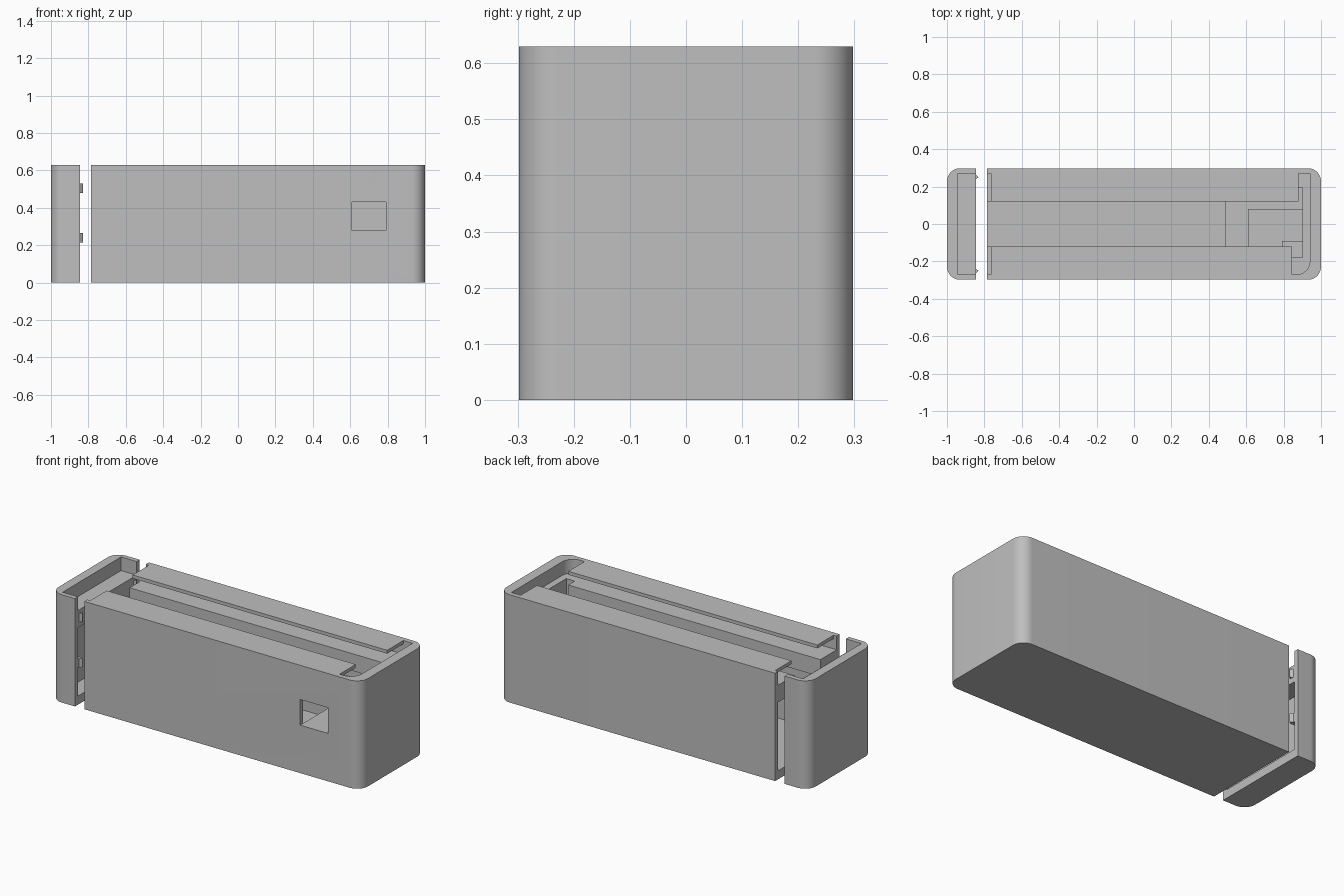
import bpy, bmesh, math

cube = bpy.data.objects.get("Cube")
if cube:
    bpy.data.objects.remove(cube, do_unlink=True)

grey = bpy.data.materials.new("plastic grey")
grey.use_nodes = True
colour = (0.52, 0.52, 0.52, 1)
grey.diffuse_color = colour
grey.node_tree.nodes["Principled BSDF"].inputs["Base Color"].default_value = colour


def prism(name, outline, z0, z1):
    """Extrude a plan outline between two heights."""
    bm = bmesh.new()
    face = bm.faces.new([bm.verts.new((x, y, z0)) for x, y in outline])
    top = bmesh.ops.extrude_face_region(bm, geom=[face])["geom"]
    verts = [v for v in top if isinstance(v, bmesh.types.BMVert)]
    bmesh.ops.translate(bm, verts=verts, vec=(0, 0, z1 - z0))
    bmesh.ops.recalc_face_normals(bm, faces=bm.faces)
    mesh = bpy.data.meshes.new(name)
    bm.to_mesh(mesh)
    bm.free()
    mesh.materials.append(grey)
    obj = bpy.data.objects.new(name, mesh)
    bpy.context.collection.objects.link(obj)
    return obj


def rect(x0, x1, y0, y1):
    return [(x0, y0), (x1, y0), (x1, y1), (x0, y1)]


def box(name, x0, x1, y0, y1, z0, z1):
    return prism(name, rect(x0, x1, y0, y1), z0, z1)


def arc(cx, cy, r, start):
    """Quarter circle, anticlockwise from the start angle."""
    angles = [math.radians(start + 90 * i / 12) for i in range(13)]
    return [(cx + r * math.cos(a), cy + r * math.sin(a)) for a in angles]


def carve(obj, cutters):
    bpy.context.view_layer.objects.active = obj
    for cutter in cutters:
        mod = obj.modifiers.new("cut", "BOOLEAN")
        mod.operation = "DIFFERENCE"
        mod.solver = "EXACT"
        mod.object = cutter
        bpy.ops.object.modifier_apply(modifier=mod.name)
        bpy.data.objects.remove(cutter, do_unlink=True)


def smooth(obj):
    bpy.ops.object.select_all(action="DESELECT")
    obj.select_set(True)
    bpy.context.view_layer.objects.active = obj
    bpy.ops.object.shade_smooth_by_angle(angle=math.radians(30))


H, W, R = 0.63, 0.298, 0.07   # height, half depth, corner radius
IN = 0.27                     # half depth of the inside
SLOT = 0.12                   # half depth of the long top opening

# Long housing, rounded at its closed end
body = prism("housing", [(-0.785, -W)] + arc(1 - R, -W + R, R, -90)
             + arc(1 - R, W - R, R, 0) + [(-0.785, W)], 0, H)
corner = arc(0.94 - R, -IN + R, R, -90)
carve(body, [
    # panel groove, then the open recess at the closed end
    prism("groove_cut", [(-0.9, -IN)] + corner + [(0.94, IN), (-0.9, IN)], 0.55, 0.61),
    prism("recess_cut", [(0.845, -IN)] + corner
          + [(0.94, IN), (0.88, IN), (0.88, 0), (0.845, 0)], 0.55, 0.7),
    # long opening, its wide end and the hollow below
    box("slot_cut", -0.9, 0.9, -SLOT, SLOT, 0.4, 0.7),
    box("slot_end_cut", 0.845, 0.9, -0.18, 0.195, 0.4, 0.58),
    box("hollow_cut", -0.9, 0.9, -IN, IN, 0.05, 0.45),
    # trimmed lips at the open end and the front port
    box("lip_cut", -0.9, -0.765, -IN, IN, 0.58, 0.7),
    box("port_cut", 0.61, 0.79, -0.4, -0.2, 0.28, 0.43),
])
smooth(body)

# Supports inside the housing
box("floor_step", 0.49, 0.91, -0.28, 0.28, 0.04, 0.15)
box("port_shelf", 0.61, 0.91, -0.28, 0.08, 0.14, 0.28)
box("port_stop", 0.79, 0.91, -0.28, -0.09, 0.27, 0.43)

# Separate end cap with a recessed top and a hollow inside
cap = prism("end_cap", [(-0.845, W)] + arc(-1 + R, W - R, R, 90)
            + arc(-1 + R, -W + R, R, 180) + [(-0.845, -W)], 0, H)
carve(cap, [
    box("cap_recess_cut", -0.945, -0.8, -IN, IN, 0.55, 0.7),
    box("cap_hollow_cut", -0.945, -0.8, -IN, IN, 0.05, 0.45),
])
smooth(cap)

# Four snap clips on the cap
for side, label in ((-1, "front"), (1, "back")):
    for z0, level in ((0.215, "lower"), (0.48, "upper")):
        points = [(-0.9, 0.24), (-0.845, 0.24), (-0.83, 0.25),
                  (-0.845, 0.262), (-0.845, 0.275), (-0.9, 0.275)]
        prism(f"{label}_{level}_clip", [(x, side * y) for x, y in points], z0, z0 + 0.05)
